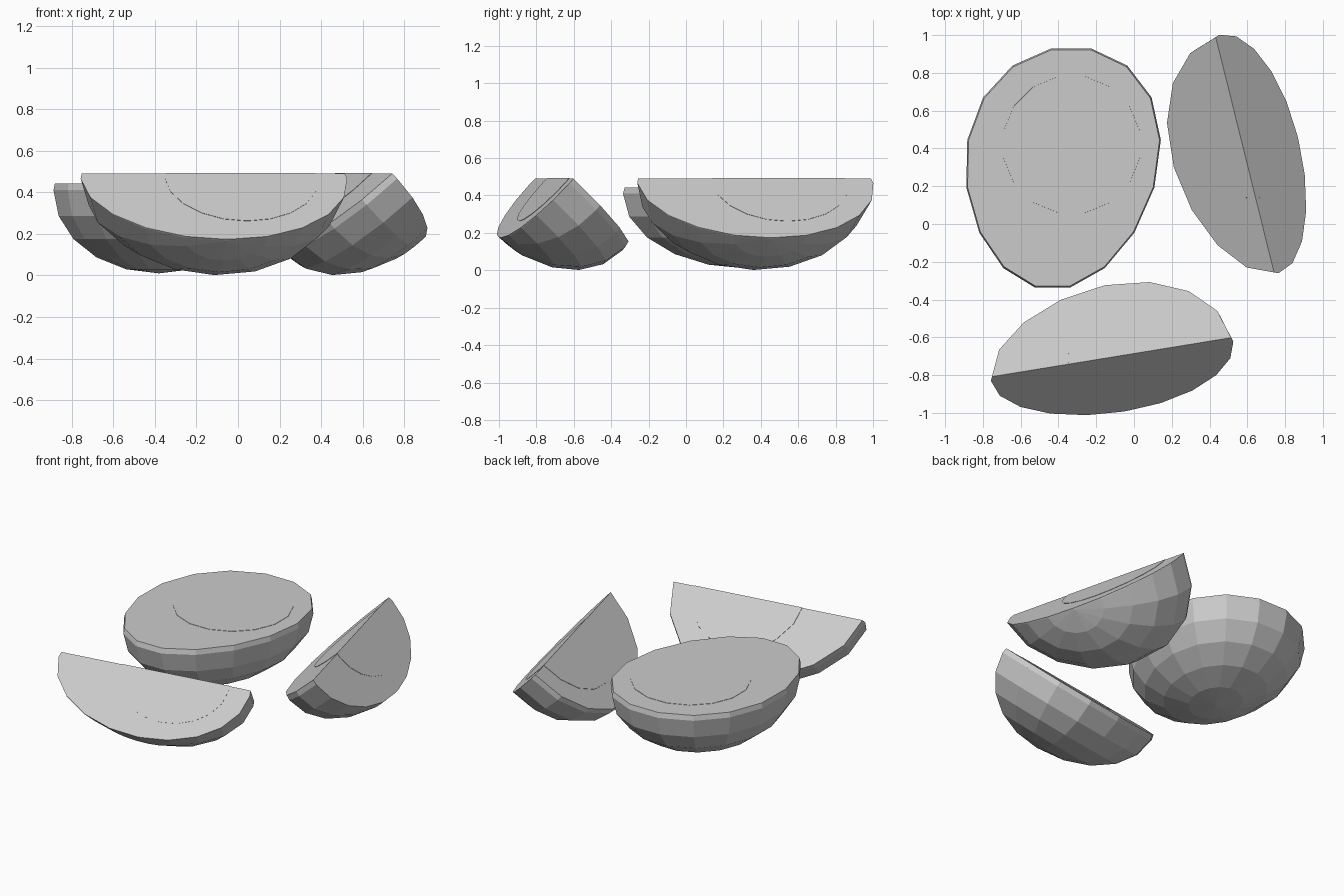
import bpy, bmesh, math
from mathutils import Matrix, Vector

cube = bpy.data.objects.get("Cube")
if cube:
    bpy.data.objects.remove(cube)

grey = bpy.data.materials.new("plain_grey")
grey.use_nodes = True
grey.diffuse_color = (0.6, 0.6, 0.6, 1)
grey.node_tree.nodes["Principled BSDF"].inputs["Base Color"].default_value = (0.6, 0.6, 0.6, 1)

RIM = 0.033                                    # flat cut sits just above the widest ring
BIG_END = Vector((0.155, 0.608, RIM))          # ends of the lengthwise cut
SMALL_END = Vector((-0.145, -0.657, RIM))
SPLIT = BIG_END - SMALL_END
YOLK = Vector((0.05, 0.1, 0))


def egg_shape(p):
    """Turn a unit sphere point into a slightly skewed egg, wide end at +y."""
    y = p.y * (0.645 - 0.025 * p.y)
    return Vector((p.x * (0.515 + 0.038 * p.y) + 0.078 * y, y, p.z * 0.40))


def yolk_shape(p):
    return YOLK + Vector((p.x * 0.375, p.y * 0.375, p.z * 0.28))


def slice_off(bm, point, normal):
    """Remove everything beyond a plane and close the cut."""
    bmesh.ops.bisect_plane(bm, geom=bm.verts[:] + bm.edges[:] + bm.faces[:], dist=1e-5,
                           plane_co=point, plane_no=normal, clear_outer=True)
    edges = [e for e in bm.edges if e.is_boundary]
    bmesh.ops.holes_fill(bm, edges=edges, sides=0)


def build(name, shape, matrix, wedge, lift=0.0):
    """Sphere shaped into an egg part, halved, and quartered for a wedge."""
    bm = bmesh.new()
    bmesh.ops.create_uvsphere(bm, u_segments=16, v_segments=10, radius=1,
                              matrix=Matrix.Rotation(math.radians(11.25), 4, "Z"))
    for v in bm.verts:
        v.co = shape(v.co.copy())
    up = Vector((0, 0, 1))
    slice_off(bm, up * (RIM + lift), up)
    if wedge:
        side = SPLIT.cross(up).normalized()
        slice_off(bm, BIG_END + side * lift, side)
    bmesh.ops.recalc_face_normals(bm, faces=bm.faces[:])
    bm.transform(matrix)
    mesh = bpy.data.meshes.new(name)
    bm.to_mesh(mesh)
    bm.free()
    mesh.materials.append(grey)
    bpy.context.collection.objects.link(bpy.data.objects.new(name, mesh))


def wedge_matrix(big, small, height):
    """Lay the wedge with its ridge running between two points on plan."""
    big, small = Vector((*big, height)), Vector((*small, height))
    d = big - small
    yaw = math.atan2(-d.x, d.y)
    straighten = math.atan2(SPLIT.x, SPLIT.y)
    return (Matrix.Translation((big + small) / 2)
            @ Matrix.Rotation(yaw, 4, "Z")
            @ Matrix.Rotation(math.radians(-43), 4, "Y")
            @ Matrix.Rotation(straighten, 4, "Z")
            @ Matrix.Translation(-(BIG_END + SMALL_END) / 2))


# Half egg lying cut side up, and two quarter wedges beside it
pieces = [
    ("half_egg", Matrix.Translation((-0.38, 0.32, 0.41)), False),
    ("front_wedge", wedge_matrix((0.525, -0.60), (-0.765, -0.81), 0.49), True),
    ("side_wedge", wedge_matrix((0.43, 1.0), (0.745, -0.27), 0.49), True),
]
for name, matrix, wedge in pieces:
    build(name + "_white", egg_shape, matrix, wedge)
    build(name + "_yolk", yolk_shape, matrix, wedge, lift=0.002)
